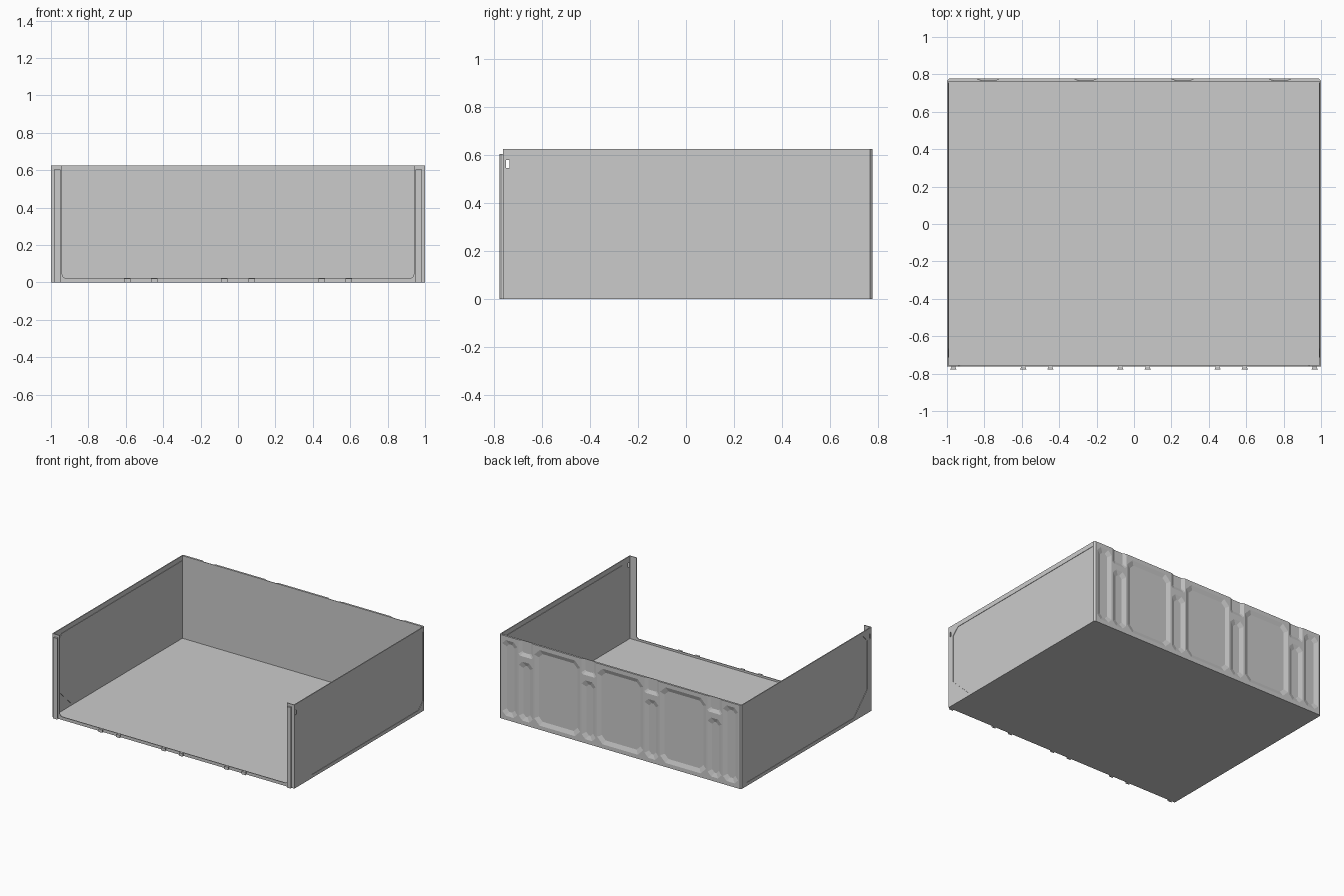
import bpy, bmesh, math

if "Cube" in bpy.data.objects:
    bpy.data.objects.remove(bpy.data.objects["Cube"])

W, H = 1.0, 0.625          # half width, height
YF, YB = -0.763, 0.777     # front of the walls, back of the tray
YI = 0.762                 # inner face of the back wall


def place(p, q, d, axis):
    return {'x': (d, p, q), 'y': (p, d, q), 'z': (p, q, d)}[axis]


def add_loft(bm, rings, axis):
    """Bridge equal-sized outlines; each ring is (points, depth along axis)."""
    loops = [[bm.verts.new(place(p, q, d, axis)) for p, q in pts] for pts, d in rings]
    n = len(loops[0])
    bm.faces.new(loops[0])
    bm.faces.new(loops[-1])
    for a, b in zip(loops, loops[1:]):
        for i in range(n):
            j = (i + 1) % n
            bm.faces.new((a[i], a[j], b[j], b[i]))


def make(name, lofts):
    bm = bmesh.new()
    for rings, axis in lofts:
        add_loft(bm, rings, axis)
    bmesh.ops.recalc_face_normals(bm, faces=bm.faces)
    me = bpy.data.meshes.new(name)
    bm.to_mesh(me)
    bm.free()
    ob = bpy.data.objects.new(name, me)
    bpy.context.collection.objects.link(ob)
    return ob


def prism(pts, a, b, axis):
    return ([(pts, a), (pts, b)], axis)


def rect(p0, p1, q0, q1):
    return [(p0, q0), (p1, q0), (p1, q1), (p0, q1)]


def octagon(p0, p1, q0, q1, c):
    return [(p0 + c, q0), (p1 - c, q0), (p1, q0 + c), (p1, q1 - c),
            (p1 - c, q1), (p0 + c, q1), (p0, q1 - c), (p0, q0 + c)]


def cut(ob, cutter):
    cutter.hide_render = True
    m = ob.modifiers.new("cut", 'BOOLEAN')
    m.operation, m.solver, m.object = 'DIFFERENCE', 'EXACT', cutter
    bpy.context.view_layer.objects.active = ob
    bpy.ops.object.modifier_apply(modifier=m.name)
    bpy.data.objects.remove(cutter)


# Floor
make("floor", [prism(rect(-W + 0.004, W - 0.004, YF + 0.003, YI + 0.003), 0, 0.008, 'z')])

# Side walls with a shallow pressed panel and a slot near the front
panel = [(-0.715, 0.54), (-0.665, 0.59), (0.755, 0.59), (0.755, 0.075),
         (0.705, 0.025), (-0.555, 0.025), (-0.715, 0.18)]
slot = rect(-0.75, -0.735, 0.545, 0.58)
for s, side in ((1, "right"), (-1, "left")):
    wall = make(side + "_wall", [prism(rect(YF, YI + 0.003, 0, H), s * 0.993, s * W, 'x')])
    cut(wall, make("cutter", [prism(panel, s * 0.997, s * 1.01, 'x'),
                              prism(slot, s * 0.98, s * 1.01, 'x')]))
    make(side + "_inner_panel", [prism(panel, s * 0.990, s * 0.994, 'x')])

# Back wall with chamfered corners and tapered recesses
c = 0.010
back = make("back_wall", [prism([(-W, YI), (W, YI), (W, YB - c), (W - c, YB),
                                 (-W + c, YB), (-W, YB - c)], 0, H, 'z')])


def recess(x0, x1, z0, z1, t, ch):
    outer = octagon(x0, x1, z0, z1, ch)
    inner = octagon(x0 + t, x1 - t, z0 + t, z1 - t, ch * 0.7)
    return ([(outer, 0.80), (outer, YB), (inner, YB - 0.011)], 'y')


cells = [recess(x0, x1, 0.03, 0.595, t, ch) for x0, x1, t, ch in (
    (-0.975, -0.85, 0.03, 0.03), (-0.71, -0.33, 0.03, 0.045), (-0.19, 0.19, 0.03, 0.045),
    (0.33, 0.71, 0.03, 0.045), (0.85, 0.975, 0.03, 0.03))]
for x in (-0.78, -0.26, 0.26, 0.78):
    cells.append(recess(x - 0.058, x + 0.058, 0.03, 0.47, 0.03, 0.03))
    cells.append(recess(x - 0.06, x + 0.06, 0.51, 0.72, 0.025, 0.012))
cut(back, make("cutter", cells))

# Front frame: thin U-shaped flange with rounded inner corners
r, xi, zi = 0.02, 0.94, 0.023
arc = [(xi - r + r * math.cos(a), zi + r + r * math.sin(a))
       for a in (-math.pi / 8 * k for k in range(5))]
half = [(W, 0), (W, H), (xi, H)] + arc
make("front_flange", [prism(half + [(-x, z) for x, z in reversed(half)],
                            YF, YF + 0.006, 'y')])


# Dovetail rails on the posts and short tabs along the front lip
def dovetail(x):
    return [(x - 0.011, YF + 0.001), (x + 0.011, YF + 0.001), (x + 0.011, YF - 0.004),
            (x + 0.017, -0.777), (x - 0.017, -0.777), (x - 0.011, YF - 0.004)]


for s, side in ((1, "right"), (-1, "left")):
    make(side + "_front_rail", [prism(dovetail(s * 0.966), 0, 0.605, 'z')])
make("front_tabs", [prism(dovetail(s * x), 0, 0.022, 'z')
                    for s in (1, -1) for x in (0.073, 0.447, 0.592)])
